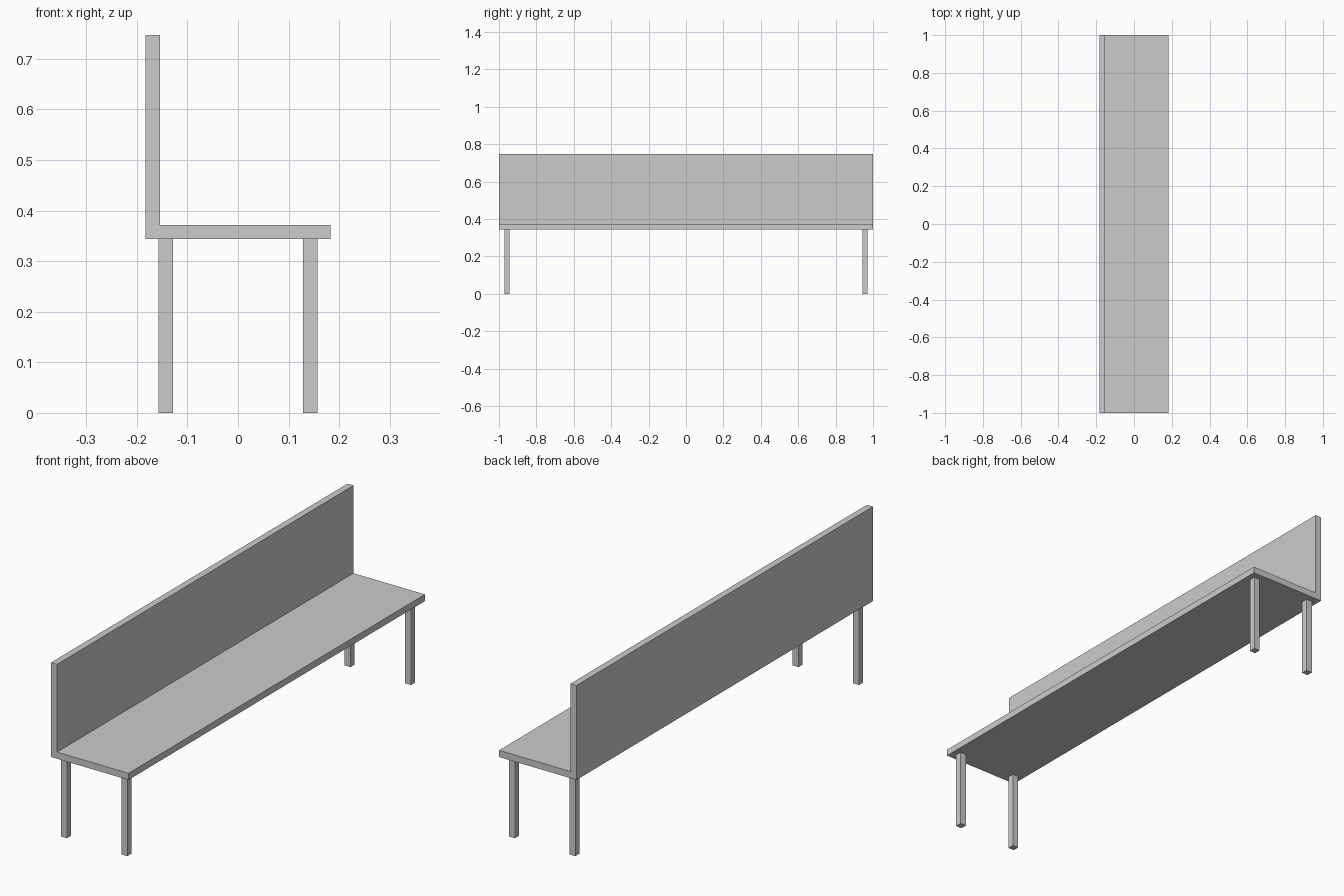
import bpy
import bmesh

if "Cube" in bpy.data.objects:
    bpy.data.objects.remove(bpy.data.objects["Cube"])

HALF_LENGTH = 1.0
HALF_DEPTH = 0.183
THICK = 0.0285
SEAT_BOTTOM, SEAT_TOP, BACK_TOP = 0.3435, 0.372, 0.747
LEG_X, LEG_Y = 0.143, 0.957


def add_object(name, bm):
    bmesh.ops.recalc_face_normals(bm, faces=bm.faces)
    mesh = bpy.data.meshes.new(name)
    bm.to_mesh(mesh)
    bm.free()
    obj = bpy.data.objects.new(name, mesh)
    bpy.context.collection.objects.link(obj)
    return obj


def extrude_profile(name, points, y0, y1):
    bm = bmesh.new()
    face = bm.faces.new([bm.verts.new((x, y0, z)) for x, z in points])
    result = bmesh.ops.extrude_face_region(bm, geom=[face], use_keep_orig=True)
    verts = [v for v in result["geom"] if isinstance(v, bmesh.types.BMVert)]
    bmesh.ops.translate(bm, verts=verts, vec=(0, y1 - y0, 0))
    return add_object(name, bm)


# Seat and backrest: one L-shaped board running the full length
inner = -HALF_DEPTH + THICK
extrude_profile("seat_and_backrest", [
    (-HALF_DEPTH, SEAT_BOTTOM), (HALF_DEPTH, SEAT_BOTTOM),
    (HALF_DEPTH, SEAT_TOP), (inner, SEAT_TOP),
    (inner, BACK_TOP), (-HALF_DEPTH, BACK_TOP),
], -HALF_LENGTH, HALF_LENGTH)

# Four square legs
h = THICK / 2
for x_name, sx in (("rear", -1), ("front", 1)):
    for y_name, sy in (("left", -1), ("right", 1)):
        x, y = sx * LEG_X, sy * LEG_Y
        extrude_profile(f"{x_name}_{y_name}_leg", [
            (x - h, 0), (x + h, 0), (x + h, SEAT_BOTTOM), (x - h, SEAT_BOTTOM),
        ], y - h, y + h)
